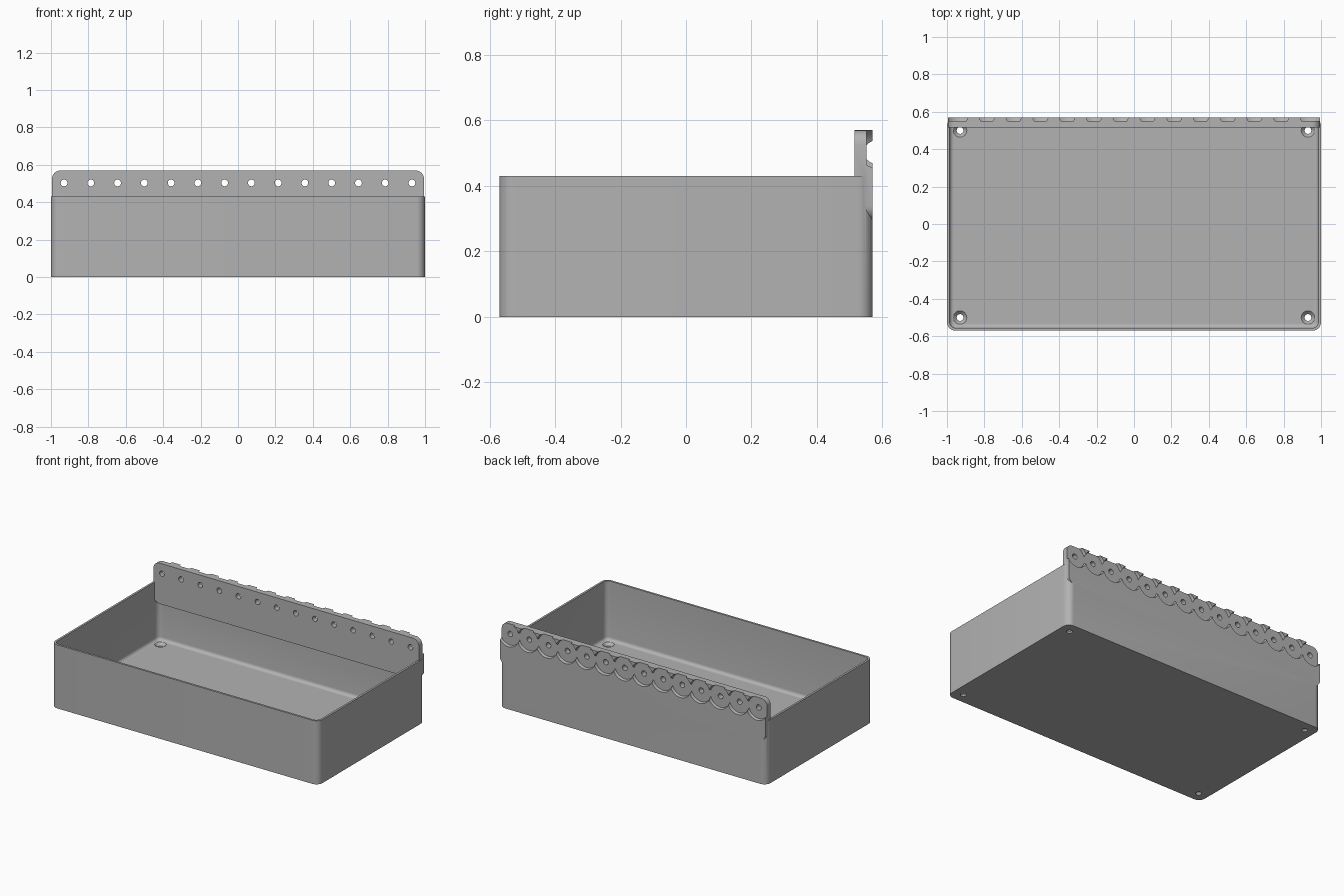
import bpy
import bmesh
from math import pi, sin, cos, radians
from mathutils import Matrix

cube = bpy.data.objects.get("Cube")
if cube:
    bpy.data.objects.remove(cube, do_unlink=True)

grey = bpy.data.materials.new("plain grey")
grey.use_nodes = True
COLOUR = (0.45, 0.45, 0.45, 1)
grey.diffuse_color = COLOUR
grey.node_tree.nodes["Principled BSDF"].inputs["Base Color"].default_value = COLOUR

DEPTH = 0.57      # half depth of the tray
HEIGHT = 0.43     # tray height
HOLE_Z = 0.503    # height of the row of rail holes


def make_object(name, bm):
    bmesh.ops.recalc_face_normals(bm, faces=bm.faces)
    mesh = bpy.data.meshes.new(name)
    bm.to_mesh(mesh)
    bm.free()
    obj = bpy.data.objects.new(name, mesh)
    bpy.context.collection.objects.link(obj)
    mesh.materials.append(grey)
    return obj


def rounded_ring(hx, hy, r, z, steps=8):
    """Outline of a rounded rectangle at height z."""
    points = []
    for q, (sx, sy) in enumerate([(1, 1), (-1, 1), (-1, -1), (1, -1)]):
        for i in range(steps + 1):
            a = (q + i / steps) * pi / 2
            points.append((sx * (hx - r) + r * cos(a), sy * (hy - r) + r * sin(a), z))
    return points


def loft(name, rings, matrix=Matrix()):
    """Closed solid through a stack of outlines."""
    bm = bmesh.new()
    loops = [[bm.verts.new(matrix @ Matrix.Translation(p).to_translation()) for p in ring]
             for ring in rings]
    n = len(loops[0])
    for low, high in zip(loops, loops[1:]):
        for i in range(n):
            j = (i + 1) % n
            bm.faces.new((low[i], low[j], high[j], high[i]))
    bm.faces.new(loops[0][::-1])
    bm.faces.new(loops[-1])
    return make_object(name, bm)


def circle(r, z, count=32):
    return [(r * cos(2 * pi * i / count), r * sin(2 * pi * i / count), z) for i in range(count)]


def combine(target, tool, operation="DIFFERENCE"):
    """Apply a boolean and remove the tool."""
    mod = target.modifiers.new("cut", "BOOLEAN")
    mod.operation = operation
    mod.solver = "EXACT"
    mod.object = tool
    tool.hide_render = True
    bpy.context.view_layer.objects.active = target
    bpy.ops.object.modifier_apply(modifier=mod.name)
    bpy.data.objects.remove(tool, do_unlink=True)


# Tray shell with a fillet around the floor
tray = loft("storage_tray", [rounded_ring(1, DEPTH, 0.045, z) for z in (0, HEIGHT)])
WALL, FLOOR, FILLET = 0.014, 0.03, 0.022
cavity_rings = []
for i in range(6):
    a = i / 5 * pi / 2
    inset = WALL + FILLET * (1 - sin(a))
    cavity_rings.append(rounded_ring(1 - inset, DEPTH - inset, 0.047 - inset,
                                     FLOOR + FILLET * (1 - cos(a))))
cavity_rings.append(rounded_ring(1 - WALL, DEPTH - WALL, 0.047 - WALL, HEIGHT + 0.1))
combine(tray, loft("cavity", cavity_rings))

# Rounded mounting rail along the back
LOW, HIGH = 0.295, 0.57
stand = Matrix.Translation((0, DEPTH, (LOW + HIGH) / 2)) @ Matrix.Rotation(radians(90), 4, "X")
rail = loft("mounting_rail",
            [rounded_ring(0.994, (HIGH - LOW) / 2, 0.045, d) for d in (0, 0.055)], stand)
combine(tray, rail, "UNION")

# Overlapping round recesses with a through hole in each
for i in range(14):
    x = -0.93 + i * 1.86 / 13
    place = Matrix.Translation((x, DEPTH, HOLE_Z)) @ Matrix.Rotation(radians(90), 4, "X")
    combine(tray, loft("recess", [circle(0.082, -0.01), circle(0.075, 0.019)], place))
    combine(tray, loft("rail_hole", [circle(0.018, d) for d in (-0.02, 0.1)], place))

# Countersunk screw holes in the floor corners
for x in (-0.93, 0.93):
    for y in (-0.5, 0.5):
        spot = Matrix.Translation((x, y, 0))
        combine(tray, loft("screw_hole", [circle(0.018, -0.05), circle(0.018, 0.012),
                                          circle(0.036, FLOOR), circle(0.036, FLOOR + 0.02)], spot))

bpy.ops.object.select_all(action="DESELECT")
tray.select_set(True)
bpy.context.view_layer.objects.active = tray
bpy.ops.object.shade_smooth_by_angle(angle=radians(30))
